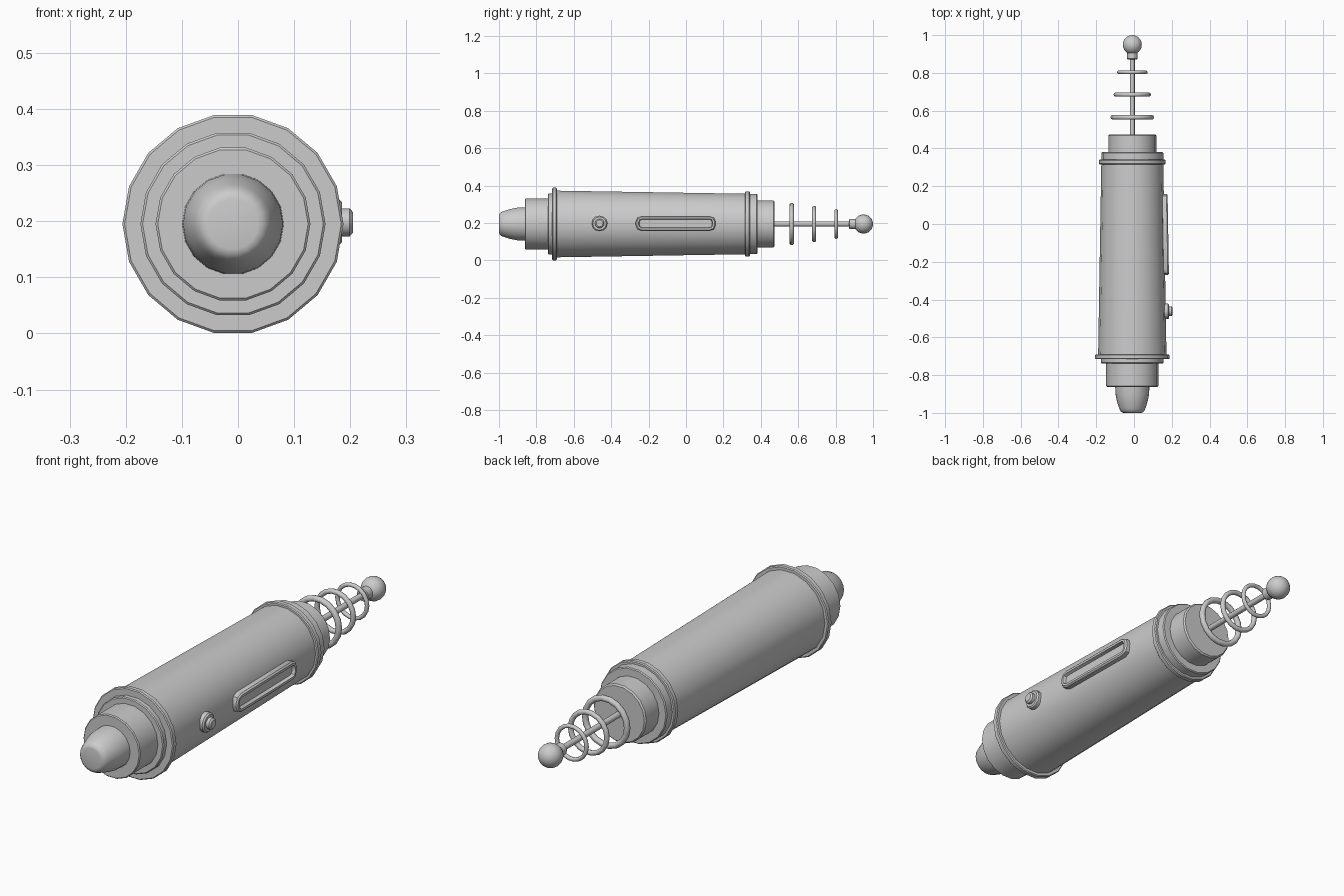
import bpy, bmesh
from math import sin, cos, pi, radians
from mathutils import Vector

cube = bpy.data.objects.get("Cube")
if cube:
    bpy.data.objects.remove(cube, do_unlink=True)

CX, CZ = -0.009, 0.195   # long axis of the tool, parallel to y
SIDES = 18

grey = bpy.data.materials.new("plain grey")
grey.use_nodes = True
grey.diffuse_color = (0.6, 0.6, 0.6, 1)
grey.node_tree.nodes["Principled BSDF"].inputs["Base Color"].default_value = (0.6, 0.6, 0.6, 1)


def finish(obj, name, angle=32):
    obj.name = name
    obj.data.materials.append(grey)
    bpy.ops.object.select_all(action='DESELECT')
    obj.select_set(True)
    bpy.context.view_layer.objects.active = obj
    bpy.ops.object.shade_smooth_by_angle(angle=radians(angle))
    return obj


def loft(name, loops, angle=32):
    """Skin a series of matching closed loops and cap both ends."""
    bm = bmesh.new()
    rings = [[bm.verts.new(p) for p in loop] for loop in loops]
    for a, b in zip(rings, rings[1:]):
        for i in range(len(a)):
            j = (i + 1) % len(a)
            bm.faces.new((a[i], a[j], b[j], b[i]))
    bm.faces.new(rings[0])
    bm.faces.new(rings[-1])
    bmesh.ops.recalc_face_normals(bm, faces=bm.faces)
    mesh = bpy.data.meshes.new(name)
    bm.to_mesh(mesh)
    bm.free()
    obj = bpy.data.objects.new(name, mesh)
    bpy.context.collection.objects.link(obj)
    return finish(obj, name, angle)


def turned(name, profile, sides=SIDES, angle=32):
    """Turn a (y, radius) profile about the long axis."""
    return loft(name, [[Vector((CX + r * cos(2 * pi * i / sides), y,
                                CZ + r * sin(2 * pi * i / sides)))
                        for i in range(sides)] for y, r in profile], angle)


def disc(name, y0, y1, r, bevel=0.004):
    return turned(name, [(y0, r - bevel), (y0 + bevel, r), (y1 - bevel, r), (y1, r - bevel)])


# Handle with a slight taper
Y0, Y1, R0, R1 = -0.70, 0.33, 0.181, 0.164


def body_x(y):
    return CX + R0 + (R1 - R0) * (y - Y0) / (Y1 - Y0)


turned("handle", [(Y0, R0), (Y1, R1)])

# Front end
turned("nose", [(-0.85, 0.091), (-0.90, 0.089), (-0.94, 0.081), (-0.975, 0.070),
                (-0.990, 0.063), (-0.998, 0.054), (-1.0, 0.045)], angle=50)
disc("front_collar", -0.862, -0.73, 0.138)
disc("front_step", -0.738, -0.70, 0.165)
disc("front_ring", -0.716, -0.69, 0.197)

# Back end
disc("back_ring", 0.315, 0.341, 0.177)
disc("back_step", 0.33, 0.381, 0.164)
disc("back_cap", 0.37, 0.474, 0.127, 0.006)

# Antenna with its coils and ball
turned("antenna_rod", [(0.46, 0.013), (0.93, 0.013)], 12)
disc("antenna_collar", 0.872, 0.912, 0.027, 0.003)
for i, (y, outer, thick) in enumerate([(0.565, 0.115, 0.013), (0.685, 0.099, 0.011),
                                       (0.803, 0.081, 0.009)]):
    bpy.ops.mesh.primitive_torus_add(
        major_segments=SIDES, minor_segments=10, major_radius=outer - thick,
        minor_radius=thick, location=(CX, y, CZ), rotation=(pi / 2, 0, 0))
    finish(bpy.context.object, f"antenna_coil_{i + 1}", 60)
bpy.ops.mesh.primitive_uv_sphere_add(segments=SIDES, ring_count=12, radius=0.051,
                                     location=(CX, 0.949, CZ), rotation=(pi / 2, 0, 0))
finish(bpy.context.object, "antenna_ball", 60)

# Round button on the left side
BY = -0.462


def button_loop(h, r, sides=12):
    return [Vector((body_x(BY) + h, BY + r * cos(2 * pi * i / sides),
                    CZ + 0.003 + r * sin(2 * pi * i / sides))) for i in range(sides)]


loft("button_base", [button_loop(h, r) for h, r in
                     [(-0.03, 0.042), (0.011, 0.042), (0.017, 0.036), (0.017, 0.028)]])
loft("button_knob", [button_loop(h, r) for h, r in
                     [(0.0, 0.025), (0.031, 0.025), (0.037, 0.018)]])


# Long slider frame with a sunken middle, following the taper
def frame_loop(h, inset):
    yc, half_y, half_z = -0.055, 0.214 - inset, 0.041 - inset
    r = max(0.034 - inset, 0.012)
    points = []
    for k, (sy, sz) in enumerate([(1, 1), (-1, 1), (-1, -1), (1, -1)]):
        for step in range(3):
            a = pi / 2 * (k + step / 2)
            y = yc + sy * (half_y - r) + r * cos(a)
            z = CZ + 0.003 + sz * (half_z - r) + r * sin(a)
            points.append(Vector((body_x(y) + h, y, z)))
    return points


loft("slider_frame", [frame_loop(h, d) for h, d in
                      [(-0.03, 0), (0.014, 0), (0.020, 0.006), (0.020, 0.016), (0.006, 0.020)]])
